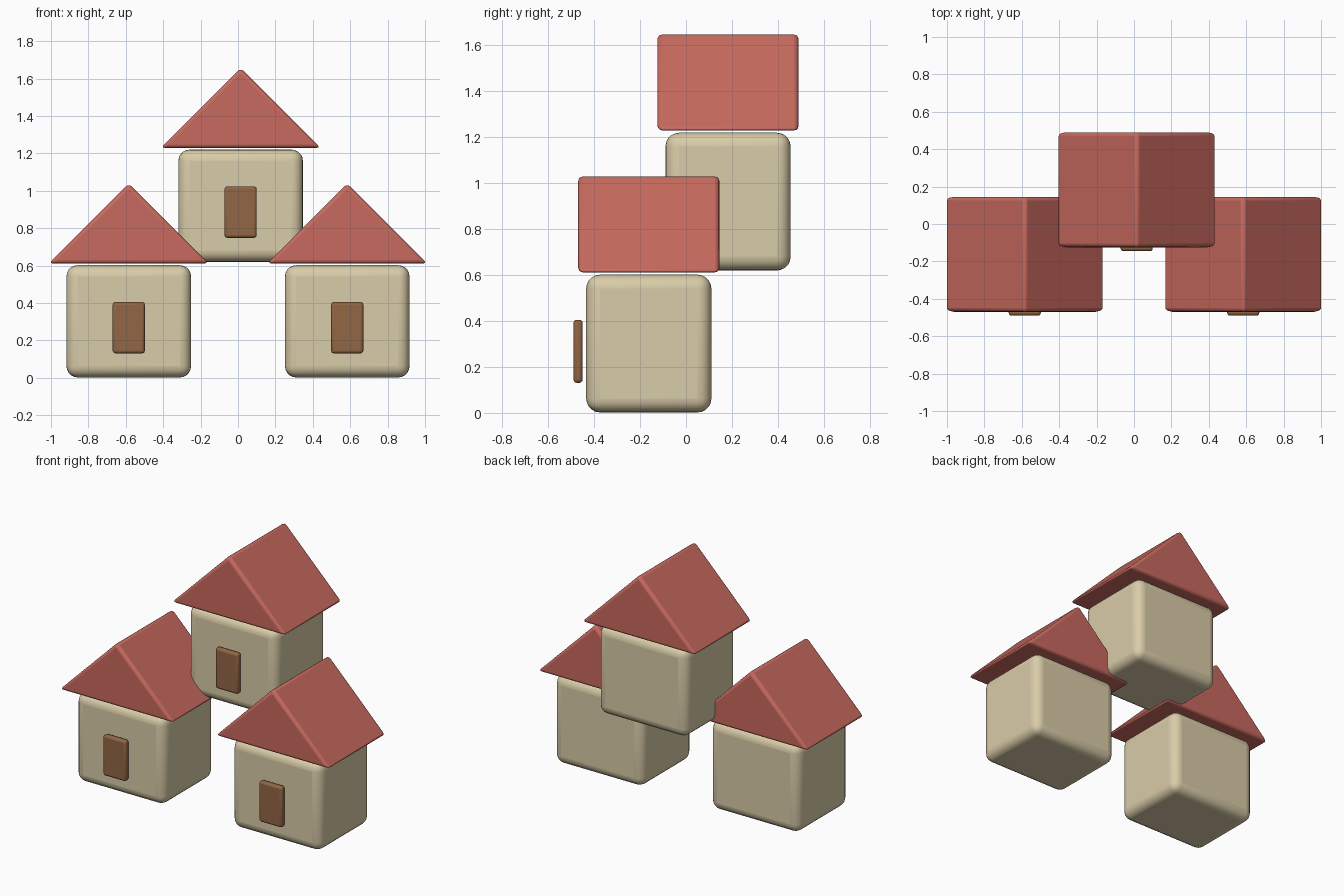
import bpy
import math

if "Cube" in bpy.data.objects:
    bpy.data.objects.remove(bpy.data.objects["Cube"])


def material(name, srgb):
    m = bpy.data.materials.new(name)
    m.diffuse_color = [((c / 255 + 0.055) / 1.055) ** 2.4 for c in srgb] + [1]
    m.use_nodes = True
    m.node_tree.nodes["Principled BSDF"].inputs["Base Color"].default_value = m.diffuse_color
    return m


CREAM = material("cream plaster", (217, 204, 168))
RED = material("red roof", (200, 106, 95))
BROWN = material("brown wood", (146, 102, 69))


def rounded(name, verts, faces, loc, mat, radius, segments):
    """Mesh with softened edges and smooth shading."""
    mesh = bpy.data.meshes.new(name)
    mesh.from_pydata(verts, [], faces)
    mesh.materials.append(mat)
    ob = bpy.data.objects.new(name, mesh)
    ob.location = loc
    bpy.context.collection.objects.link(ob)
    bevel = ob.modifiers.new("rounding", 'BEVEL')
    bevel.width = radius
    bevel.segments = segments
    bevel.limit_method = 'ANGLE'
    bevel.angle_limit = math.radians(30)
    bpy.ops.object.select_all(action='DESELECT')
    ob.select_set(True)
    bpy.context.view_layer.objects.active = ob
    bpy.ops.object.shade_smooth_by_angle(angle=math.radians(35))
    return ob


def box(name, size, loc, mat, radius, segments):
    x, y, z = (s / 2 for s in size)
    verts = [(a * x, b * y, c * z) for c in (-1, 1) for a, b in
             ((-1, -1), (1, -1), (1, 1), (-1, 1))]
    faces = [(3, 2, 1, 0), (4, 5, 6, 7)]
    faces += [(i, (i + 1) % 4, (i + 1) % 4 + 4, i + 4) for i in range(4)]
    return rounded(name, verts, faces, loc, mat, radius, segments)


def gable(name, half_width, depth, height, loc, mat, radius):
    d = depth / 2
    verts = [(x, y, z) for y in (-d, d) for x, z in
             ((-half_width, 0), (half_width, 0), (0, height))]
    faces = [(0, 1, 2), (5, 4, 3), (0, 3, 4, 1), (1, 4, 5, 2), (2, 5, 3, 0)]
    return rounded(name, verts, faces, loc, mat, radius, 3)


def house(label, x, y, z):
    box(label + "_walls", (0.666, 0.545, 0.6), (x, y, z + 0.302), CREAM, 0.06, 5)
    gable(label + "_roof", 0.427, 0.615, 0.426, (x, y, z + 0.612), RED, 0.02)
    # door slab stands slightly proud of the front wall
    box(label + "_door", (0.172, 0.04, 0.275), (x, y - 0.308, z + 0.268), BROWN, 0.015, 3)


# Two houses side by side, one raised behind them
house("left", -0.584, -0.162, 0)
house("right", 0.584, -0.162, 0)
house("upper", 0.014, 0.183, 0.618)
